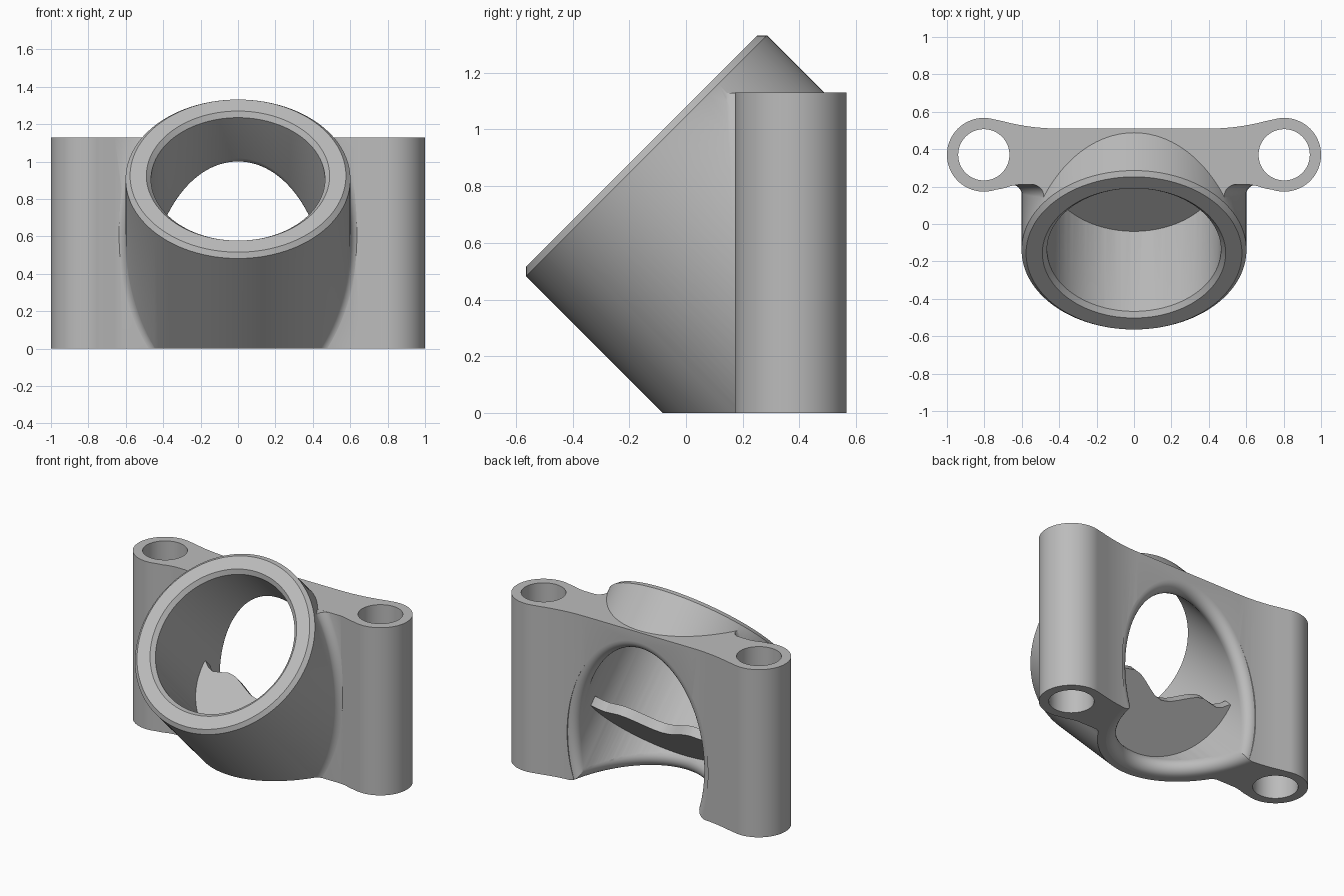
import bpy, bmesh
from math import sin, cos, pi, sqrt, asin, radians
from mathutils import Vector

if "Cube" in bpy.data.objects:
    bpy.data.objects.remove(bpy.data.objects["Cube"])

SEG = 128
ROOT = sqrt(0.5)
RIM = Vector((0, -0.156, 0.924))      # centre of the tilted rim face
AXIS = Vector((0, -ROOT, ROOT))       # tube axis, pointing out of the rim
SIDE = Vector((0, ROOT, ROOT))
AXIS_SUM = RIM.y + RIM.z
OUTER, BORE, BACK, TOP = 0.601, 0.465, 0.51, 1.13
ANGLES = [2 * pi * i / SEG for i in range(SEG)]

grey = bpy.data.materials.new("plain grey")
grey.use_nodes = True
grey.diffuse_color = (0.5, 0.5, 0.5, 1)
grey.node_tree.nodes["Principled BSDF"].inputs["Base Color"].default_value = (0.5, 0.5, 0.5, 1)


def finish(name, bm):
    bmesh.ops.recalc_face_normals(bm, faces=bm.faces)
    mesh = bpy.data.meshes.new(name)
    bm.to_mesh(mesh)
    bm.free()
    mesh.materials.append(grey)
    obj = bpy.data.objects.new(name, mesh)
    bpy.context.collection.objects.link(obj)
    return obj


def loft(name, rings, closed=False):
    """Skin equal rings; cap the ends, or join the last ring to the first."""
    bm = bmesh.new()
    rows = [[bm.verts.new(p) for p in ring] for ring in rings]
    pairs = list(zip(rows, rows[1:])) + ([(rows[-1], rows[0])] if closed else [])
    for a, b in pairs:
        for i in range(len(a)):
            j = (i + 1) % len(a)
            bm.faces.new((a[i], a[j], b[j], b[i]))
    if not closed:
        bm.faces.new(rows[0])
        bm.faces.new(rows[-1])
    return finish(name, bm)


def prism(name, outline, offset):
    return loft(name, [outline, [p + offset for p in outline]])


def box(name, low, high):
    corners = [(low[0], low[1]), (high[0], low[1]), (high[0], high[1]), (low[0], high[1])]
    return prism(name, [Vector((x, y, low[2])) for x, y in corners], Vector((0, 0, high[2] - low[2])))


def tube_ring(radius, along):
    return [RIM + AXIS * along + radius * (Vector((cos(a), 0, 0)) + SIDE * sin(a)) for a in ANGLES]


def round_rings(radius, plane_y, r, steps=8):
    """Rolling-ball rounding between a tilted cylinder and an upright plane."""
    y0, big = plane_y - r, radius + r
    rings = []
    for k in range(steps + 1):
        ring = []
        for a in ANGLES:
            start = asin(-sin(a) * ROOT)
            phi = start + (pi / 2 - start) * k / steps
            inward = -Vector((cos(a), 0, sin(a) * ROOT)).normalized()
            centre = Vector((big * cos(a), y0, AXIS_SUM - y0 + big * sin(a) / ROOT))
            ring.append(centre + r * (inward * cos(phi) + Vector((0, sin(phi), 0))))
        rings.append(ring)
    return rings


def combine(target, tool, operation):
    mod = target.modifiers.new(tool.name, "BOOLEAN")
    mod.operation, mod.solver, mod.object = operation, "EXACT", tool
    bpy.context.view_layer.update()
    mesh = bpy.data.meshes.new_from_object(target.evaluated_get(bpy.context.evaluated_depsgraph_get()))
    target.modifiers.clear()
    target.data = mesh
    bpy.data.objects.remove(tool)


# Flange with two round bosses
boss_x, boss_y, boss_r = 0.803, 0.37, 0.197
half = [(0.4 + 0.35 * t / 8, BACK + 0.053 * (t / 8) ** 2) for t in range(8)]
half += [(boss_x + boss_r * cos(radians(d)), boss_y + boss_r * sin(radians(d)))
         for d in range(105, -109, -3)]
half += [(0.70, 0.19), (0.66, 0.203), (0.62, 0.21)]
outline = half + [(-x, y) for x, y in reversed(half)]
body = prism("bracket_body", [Vector((x, y, -0.1)) for x, y in outline], Vector((0, 0, TOP + 0.1)))

# Tilted tube with a chamfered rim
tube = loft("tube", [tube_ring(OUTER - 0.024, 0), tube_ring(OUTER, -0.024), tube_ring(OUTER, -2)])
combine(tube, box("tube_limit", (-1, -1, -0.2), (1, BACK - 0.005, 2)), "INTERSECT")

# Soft blend between the tube and the flange
blend = round_rings(OUTER - 0.002, 0.212, 0.06)
core_r, core_y = OUTER - 0.04, 0.25
blend.append([Vector((core_r * cos(a), core_y, AXIS_SUM - core_y + core_r * sin(a) / ROOT)) for a in ANGLES])
fillet = loft("fillet", blend, closed=True)
combine(fillet, box("fillet_limit", (-1, -1, -0.15), (1, 1, TOP - 0.0005)), "INTERSECT")

combine(body, tube, "UNION")
combine(body, fillet, "UNION")
combine(body, box("ground_cut", (-2, -2, -2), (2, 2, 0)), "DIFFERENCE")

# Bore, flaring softly out of the back
flare = round_rings(BORE, BACK, 0.06)
tail = [p + Vector((0, 0.3, 0)) for p in flare[-1]]
combine(body, loft("bore", [tube_ring(BORE + 0.065, 0.04), tube_ring(BORE, -0.025)] + flare + [tail]),
        "DIFFERENCE")

# The same flare turned towards the underside
lower = [[Vector((p.x, 2 * AXIS_SUM - BACK - p.z, BACK - p.y)) for p in ring] for ring in flare + [tail]]
combine(body, loft("lower_bore", [tube_ring(0.3, -0.5)] + lower), "DIFFERENCE")

# Bolt holes
for side in (-1, 1):
    hole = [Vector((side * boss_x + 0.137 * cos(a), boss_y + 0.137 * sin(a), -0.5)) for a in ANGLES[::2]]
    combine(body, prism("bolt_hole", hole, Vector((0, 0, 2))), "DIFFERENCE")

# Thin shelf across the lower half of the bore, with a wavy free edge
shelf_at = RIM - AXIS * 0.63
wave = [(0.46, 0.03), (0.42, -0.005), (0.38, -0.02), (0.33, -0.012), (0.27, 0), (0.22, -0.01),
        (0.17, -0.035), (0.11, -0.07), (0.06, -0.097), (0, -0.11)]
flat = [(0.48 * cos(radians(d)), 0.48 * sin(radians(d))) for d in range(-180, 1, 4)]
flat += wave + [(-x, q) for x, q in reversed(wave[:-1])]
shelf = prism("inner_shelf", [shelf_at + Vector((x, 0, 0)) + SIDE * q for x, q in flat], AXIS * -0.064)

# Smooth curved faces, crisp edges
for obj in (body, shelf):
    bpy.ops.object.select_all(action="DESELECT")
    obj.select_set(True)
    bpy.context.view_layer.objects.active = obj
    bpy.ops.object.shade_smooth_by_angle(angle=radians(25))
